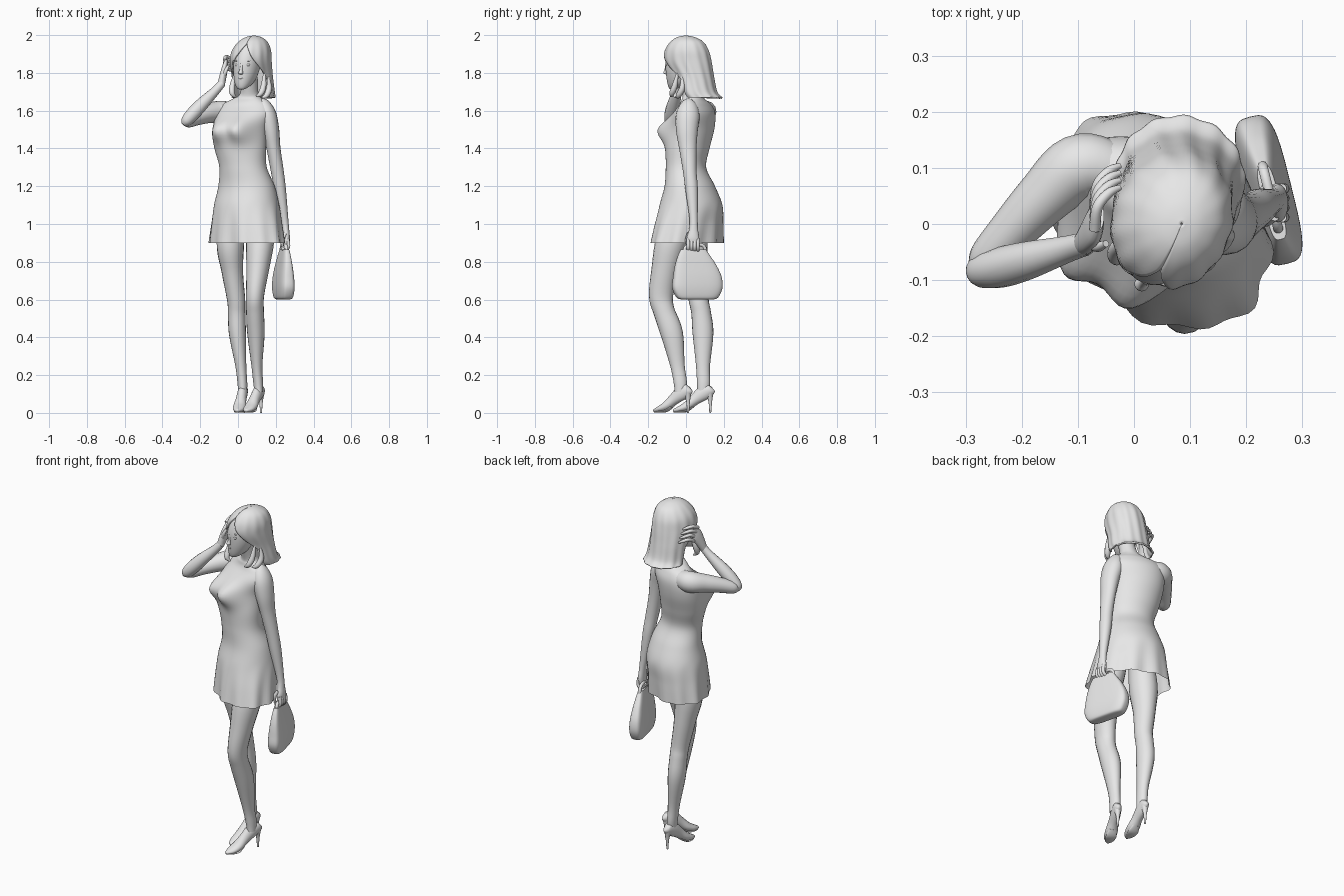
import bpy, bmesh
from math import sin, cos, pi, radians, exp, copysign
from mathutils import Vector, Matrix

if "Cube" in bpy.data.objects:
    bpy.data.objects.remove(bpy.data.objects["Cube"])

UNIT = 0.01          # all part sizes below are in hundredths
parts = []

clay = bpy.data.materials.new("plain_grey")
clay.use_nodes = True
clay.diffuse_color = (0.8, 0.8, 0.8, 1)
clay.node_tree.nodes["Principled BSDF"].inputs["Base Color"].default_value = clay.diffuse_color


def finish(name, bm, at, yaw):
    """Turn a bmesh into a placed, coloured object."""
    bmesh.ops.recalc_face_normals(bm, faces=bm.faces)
    mesh = bpy.data.meshes.new(name)
    bm.to_mesh(mesh)
    bm.free()
    mesh.materials.append(clay)
    obj = bpy.data.objects.new(name, mesh)
    obj.location = Vector(at) * UNIT
    obj.rotation_euler.z = radians(yaw)
    bpy.context.collection.objects.link(obj)
    parts.append(obj)
    return obj


def spline(rows, steps):
    """Catmull-Rom through the rows, every value eased alike."""
    rows = [list(r) + [0] * (6 - len(r)) for r in rows]
    ends = [rows[0]] + rows + [rows[-1]]
    out = []
    for a, b, c, d in zip(ends, ends[1:], ends[2:], ends[3:]):
        for k in range(steps):
            t = k / steps
            out.append([q + t * ((r - p) + t * ((2*p - 5*q + 4*r - s) + t * (3*q - p - 3*r + s))) / 2
                        for p, q, r, s in zip(a, b, c, d)])
    return out + [rows[-1]]


def loft(name, rows, sides=20, steps=5, flat=False, cap=True, at=(0, 0, 0), yaw=0,
         gap=None, ripple=None, power=1, across=(1, 0, 0)):
    """Skin of ellipses; a row is x, y, z, half width, half depth, turn. Low power squares them."""
    rows = spline(rows, steps)
    centres = [Vector(r[:3]) for r in rows]
    bm = bmesh.new()
    rings = []
    for i, (x, y, z, wide, deep, turn) in enumerate(rows):
        along = (centres[min(i + 1, len(rows) - 1)] - centres[max(i - 1, 0)]).normalized()
        if flat:
            along = Vector((0, 0, 1))
        u = Vector(across)
        u = (u - along * u.dot(along)).normalized()
        v = along.cross(u)
        spin = Matrix.Rotation(radians(turn), 3, along)
        opening = radians(gap(z)) if gap else 0
        ring = []
        for j in range(sides):
            share = j / (sides - 1) if gap else j / sides
            ang = -pi / 2 + opening + share * (2 * pi - 2 * opening)
            c, s = (copysign(abs(w) ** power, w) for w in (cos(ang), sin(ang)))
            grow = ripple(z, ang) if ripple else 0
            p = u * c * (max(wide, 0.1) + grow) + v * s * (max(deep, 0.1) + grow)
            ring.append(bm.verts.new((centres[i] + spin @ p) * UNIT))
        rings.append(ring)
    for low, high in zip(rings, rings[1:]):
        for j in range(sides - 1 if gap else sides):
            k = (j + 1) % sides
            bm.faces.new((low[j], low[k], high[k], high[j]))
    if cap:
        bm.faces.new(rings[0])
        bm.faces.new(rings[-1])
    return finish(name, bm, at, yaw)


def tube(name, points, radii, **options):
    """Round limb or strand through points."""
    return loft(name, [(*p, r, r) for p, r in zip(points, radii)], sides=14, **options)


def ball(name, centre, size, at, yaw):
    bm = bmesh.new()
    bmesh.ops.create_uvsphere(bm, u_segments=16, v_segments=10, radius=UNIT)
    bmesh.ops.scale(bm, vec=size, verts=bm.verts)
    bmesh.ops.translate(bm, vec=Vector(centre) * UNIT, verts=bm.verts)
    return finish(name, bm, at, yaw)


# Dress, shoulders and neck, twisting from the hem upward
def folds(z, ang):
    return max(0, 112 - z) / 22 * (0.6 * cos(11 * ang) + 0.4 * cos(7 * ang + 1))


body = loft("dress_and_torso", [
    (4.4, 0.5, 90, 22.3, 16.2, -42), (4.4, 1.5, 100, 20.4, 16, -41),
    (4.5, 2.6, 110, 18.2, 15.6, -38),
    (4.5, 2, 120, 15.5, 12.7, -28), (2.7, 0, 130, 12.9, 10.3, -22), (1.3, 1, 140, 14, 11, -22),
    (1.3, 3.5, 150, 14.8, 10.6, -25), (3, 4.5, 158, 15.8, 9.7, -25), (4, 5, 163, 13.6, 7.2, -25),
    (5, 4, 166, 8.6, 5.7, -22), (6, 3, 169, 4.9, 4.9, -20), (6, 0, 178, 4.4, 4.6, -20)],
    sides=72, steps=6, flat=True, cap=False, ripple=folds)

# Bust
facing = Vector((-0.42, -0.9, 0))
for centre in ((-9.8, -3, 150), (2, -8.7, 150)):
    for vert in body.data.vertices:
        d = (vert.co / UNIT - Vector(centre)).length
        vert.co += facing * 8 * exp(-d * d / 45) * UNIT

# Legs
loft("left_leg", [(10.5, 0, 108, 5, 6), (11.3, -4.5, 98, 6.8, 7.8), (11.6, -8, 90, 7.4, 8.3),
                  (10.3, -11.4, 75, 5.9, 7),
                  (9, -13.2, 62, 4.8, 6.4), (9, -11.7, 54, 4.7, 5.7), (9.5, -7.5, 42, 4.6, 5.9),
                  (10, -4.5, 25, 2.9, 3.8), (10.7, -3, 16, 2.6, 3.5), (11, -3, 11, 2.3, 3)])
loft("right_leg", [(-2, 3, 108, 6, 7), (-4, 3, 90, 7.3, 8.3), (-3, 5, 75, 5.7, 6.7),
                   (-1, 6.7, 60, 4.8, 5.3), (-0.7, 8, 53, 4.6, 5.2), (-0.3, 9, 42, 4.5, 5.5),
                   (1.5, 9, 25, 2.9, 3.7), (2.3, 9.3, 16, 2.6, 3.5), (2.5, 9, 11, 2.3, 3)])

# High-heeled shoes
for side, at, yaw in (("left", (10.8, -2, 0), -24), ("right", (2.5, 9.5, 0), -10)):
    loft(side + "_shoe", [(0, 4.6, 13, 0.9, 1.8), (0, 3.6, 12.3, 2.1, 3), (0, 0, 10.8, 2.6, 4),
                          (0, -5, 7, 2.8, 3), (0, -9, 3.7, 3.4, 2.5), (0, -13, 2, 3, 1.7),
                          (0, -16, 1.2, 1.3, 0.9), (0, -16.6, 1, 0.3, 0.3)], at=at, yaw=yaw)
    tube(side + "_heel", [(0, 3, 11), (0, 3.4, 6), (0, 3.4, 0)], (2.2, 1, 0.5), at=at, yaw=yaw)
    loft(side + "_sole", [(0, -6, 3.4, 2, 0.7), (0, -9.5, 1, 2.9, 0.6),
                          (0, -14, 0.6, 2.2, 0.5), (0, -16.4, 0.6, 0.4, 0.3)], at=at, yaw=yaw)

# Hanging arm with a closed hand
loft("left_arm", [(11.5, 2.3, 165, 0.8, 1), (13, 1.7, 163.6, 3.5, 4), (15.2, 1, 158, 5, 6.2),
                  (17.2, 0.5, 150, 4.6, 5.8), (18.8, 1, 140, 3.7, 4.6), (20.8, 2, 128, 3.4, 3.6),
                  (22.3, 3, 118, 3.1, 3.3), (24.5, 4, 103, 2.1, 2.2), (25.3, 4, 97, 1.8, 2.4),
                  (25.7, 3.7, 92, 1.8, 3.4), (25.3, 3.7, 88.5, 1.4, 3)])
for i in range(4):
    y = 1.2 + 1.7 * i
    tube("left_finger", [(26.3, y, 92), (26.7, y, 88), (24.8, y, 86), (23, y, 88)],
         (0.9, 0.95, 0.9, 0.6))
tube("left_thumb", [(25, 1.5, 95), (23.5, 0.5, 91.5), (23.5, 1, 88)], (1, 1, 0.6))

# Raised arm with the hand on the hair
tube("right_upper_arm", [(4, 5.5, 159), (-4, 9.5, 159.6), (-10, 10, 159.4), (-16, 4.8, 158.3),
                         (-22, -1.5, 156.3), (-26.5, -6.5, 154.3), (-28.5, -8.5, 153.8)],
     (3, 5, 5.9, 5, 4.1, 3.3, 1.5), across=(0, 0, 1))
tube("right_forearm", [(-29, -8.7, 152.6), (-27.5, -8.4, 154.3), (-24, -7.8, 158.2),
                       (-19, -6.5, 163.5), (-12, -4.5, 170.5), (-8.5, -3.5, 174.5)],
     (1.2, 2.9, 3.6, 3.4, 2.4, 2.1), across=(0, 1, 0))
loft("right_palm", [(-9, -3.6, 173.5, 2, 2.1), (-8, -2, 178, 1.9, 3.1),
                    (-7, 0, 182.5, 1.6, 3.8), (-6.3, 1.5, 186, 1, 2.8)])
for i in range(4):
    s, drop = 1.3 * i, 2.1 * i
    tube("right_finger", [(-7, s - 1, 186.5 - drop), (-6.5, 3 + s, 188.5 - drop),
                          (-4.5, 5.5 + s, 188 - drop), (-2.5, 6.5 + s, 187 - drop)],
         (1, 0.95, 0.85, 0.5), across=(0, 0, 1))
tube("right_thumb", [(-8, -3, 177), (-6.5, -4, 181), (-5, -3.5, 184)], (1.2, 1, 0.6))

# Head and face, turned to the right with the chin swung over
head_at, head_turn = (5.5, -0.8, 183.2), -20
loft("head", [(-1.3, -7, -12, 0.6, 0.6), (-1.3, -6.6, -11.4, 2.4, 2.3), (-1, -4, -8.5, 4.8, 5.8),
              (-0.4, -2.5, -3, 6.5, 7.8), (0, -1.5, 3, 7.1, 8.8), (0.5, 0, 9, 6.6, 8.4),
              (0.6, 0, 12.5, 4, 5.5), (0.6, 0, 14, 0.5, 0.5)],
     sides=32, flat=True, at=head_at, yaw=head_turn)
loft("nose", [(-0.5, -9.9, -4.1, 0.5, 0.3), (-0.5, -10.7, -3.4, 1.3, 1.3),
              (-0.3, -10.3, -1.5, 0.8, 1), (0, -9.9, 2, 0.7, 0.6)],
     flat=True, at=head_at, yaw=head_turn)
for lip, y, z in (("upper_lip", -9.5, -5.9), ("lower_lip", -9.2, -7)):
    ball(lip, (-0.8, y, z), (1.8, 0.8, 0.6), head_at, head_turn)
for side in (-1, 1):
    ball("eye", (2.9 * side, -9, 1), (1.4, 0.8, 0.7), head_at, head_turn)
    ball("brow", (2.9 * side, -9.2, 3.2), (1.8, 0.5, 0.3), head_at, head_turn)

# Shoulder-length hair, open around the face, flicked out at the bottom
hair = loft("hair", [
    (8.2, 8, 167, 11.6, 11.3, -20), (8.2, 6, 170, 11.2, 10.4, -20), (7.5, 4, 178, 10.8, 10.8, -20),
    (6.8, 1, 186, 10.7, 12.7, -20), (7.2, 0.5, 192, 10, 11.7, -20), (8, 0.5, 196.5, 7.5, 8.8, -20),
    (8.3, 0, 199, 3.8, 4.5, -20), (8.5, 0, 199.8, 0.2, 0.2, -20)],
    sides=72, flat=True, cap=False, gap=lambda z: min(70, max(0, 196 - z) * 3.5),
    ripple=lambda z, ang: max(0, min(1, (199 - z) / 9)) * 0.2 * cos(13 * ang + z / 12))
shell = hair.modifiers.new("thickness", "SOLIDIFY")
shell.thickness = 0.9 * UNIT

# Curled locks beside the face
locks = [[(-1.5, -3, 180), (-3, -4.5, 173), (-3, -6, 169), (-1, -5.5, 167)],
         [(14, -4.5, 180), (13.5, -6, 173), (12, -7.5, 169), (9.5, -7.5, 167.5)],
         [(16, -2, 178), (16.5, -2, 172), (15, -4, 168), (12.5, -5, 167)]]
for path in locks:
    tube("hair_lock", path, (0.6, 1.5, 1.4, 0.4))

# Handbag
bag_at, bag_turn = (24, 6, 0), 14
loft("bag", [(0, 0, 60, 1.8, 8), (0, 0, 61, 3.5, 11), (0, 0, 66, 4.1, 13.4), (0, 0, 72, 3.8, 13),
             (0, -0.9, 78, 3, 11.2), (0, -1.8, 83, 2.2, 8.8), (0, -2.2, 86.5, 1.5, 6.8)],
     sides=40, flat=True, at=bag_at, yaw=bag_turn, power=0.55)
tube("bag_handle", [(0, -7, 83), (0, -6.8, 87), (0, -4, 89), (0, 2, 89), (0, 4.2, 87), (0, 4.5, 83)],
     [0.9] * 6, at=bag_at, yaw=bag_turn)

# Smooth shading with crisp edges
bpy.ops.object.select_all(action="DESELECT")
for obj in parts:
    obj.select_set(True)
bpy.context.view_layer.objects.active = body
bpy.ops.object.shade_smooth_by_angle(angle=radians(50))
